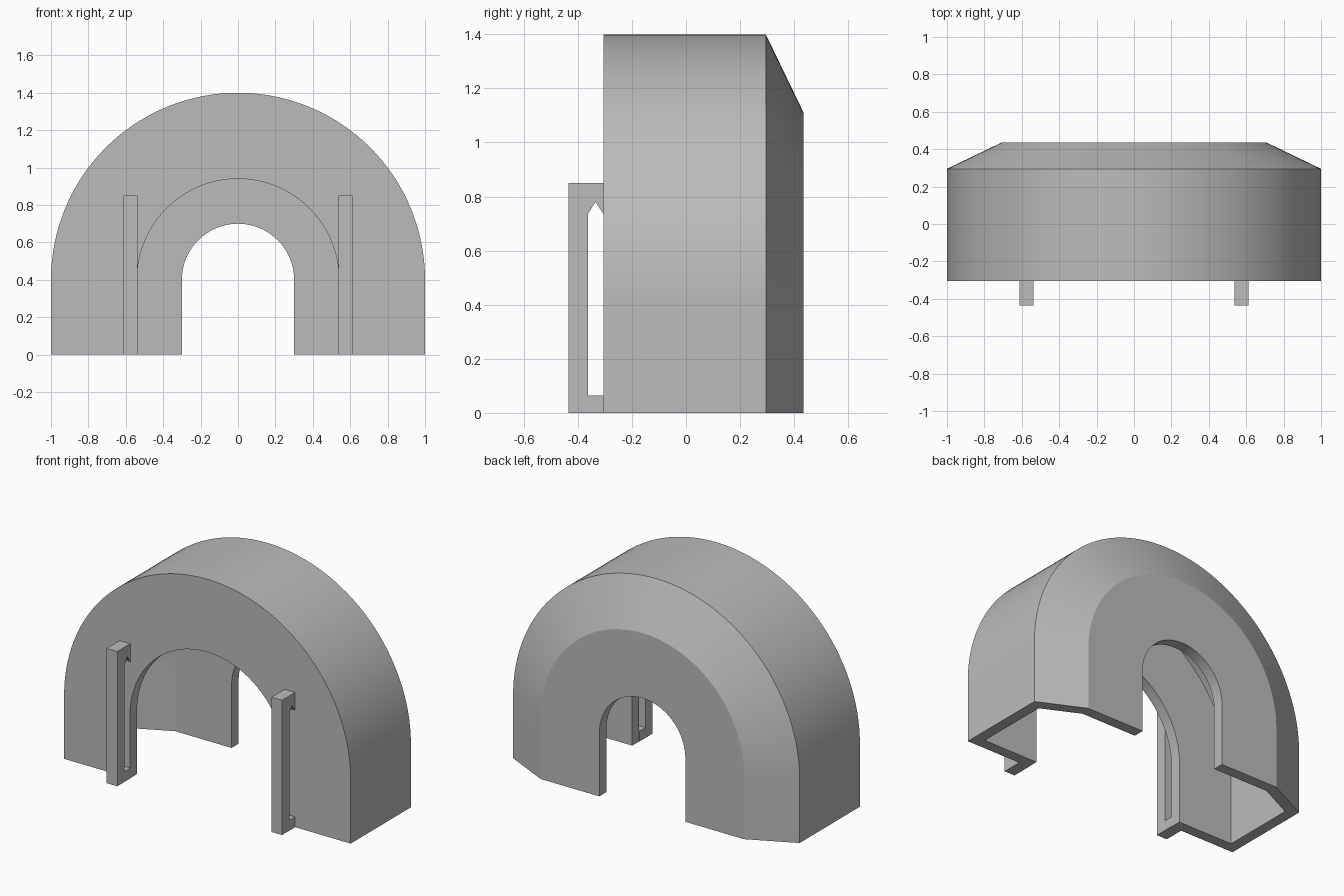
import bpy, bmesh, math
from mathutils import Vector

cube = bpy.data.objects.get("Cube")
if cube:
    bpy.data.objects.remove(cube)

grey = bpy.data.materials.new("plain grey")
grey.use_nodes = True
COLOUR = (0.5, 0.5, 0.5, 1)
grey.diffuse_color = COLOUR
grey.node_tree.nodes["Principled BSDF"].inputs["Base Color"].default_value = COLOUR

CENTRE_Z = 0.4
SEGMENTS = 64


def loft(name, rings):
    """Join matching rings of points into a closed solid."""
    bm = bmesh.new()
    loops = [[bm.verts.new(p) for p in ring] for ring in rings]
    count = len(loops[0])
    for a, b in zip(loops, loops[1:]):
        for i in range(count):
            j = (i + 1) % count
            bm.faces.new((a[i], a[j], b[j], b[i]))
    bm.faces.new(loops[0])
    bm.faces.new(loops[-1])
    bmesh.ops.recalc_face_normals(bm, faces=bm.faces)
    mesh = bpy.data.meshes.new(name)
    bm.to_mesh(mesh)
    bm.free()
    mesh.materials.append(grey)
    obj = bpy.data.objects.new(name, mesh)
    bpy.context.collection.objects.link(obj)
    return obj


# Hollow arch: a thin wall section (radius, y) swept up, over and down
section = [(0.54, -0.305), (1.0, -0.305), (1.0, 0.295), (0.71, 0.435), (0.3, 0.435),
           (0.3, 0.365), (0.695, 0.365), (0.93, 0.251), (0.93, -0.235), (0.54, -0.235)]
rings = [[(r, y, 0) for r, y in section]]
for k in range(SEGMENTS + 1):
    a = math.pi * k / SEGMENTS
    rings.append([(r * math.cos(a), y, CENTRE_Z + r * math.sin(a)) for r, y in section])
rings.append([(-r, y, 0) for r, y in section])
arch = loft("arch_shell", rings)

# Smooth the curved walls, keep the section corners sharp
bpy.ops.object.select_all(action='DESELECT')
arch.select_set(True)
bpy.context.view_layer.objects.active = arch
bpy.ops.object.shade_smooth_by_angle(angle=math.radians(20))

# Front clips: upright bars with a foot and a notched top, open against the wall
clip = [(-0.305, 0), (-0.435, 0), (-0.435, 0.85), (-0.305, 0.85), (-0.305, 0.735),
        (-0.335, 0.78), (-0.363, 0.735), (-0.363, 0.065), (-0.305, 0.065)]
for side, name in ((1, "left_clip"), (-1, "right_clip")):
    loft(name, [[(side * x, y, z) for y, z in clip] for x in (0.538, 0.612)])
